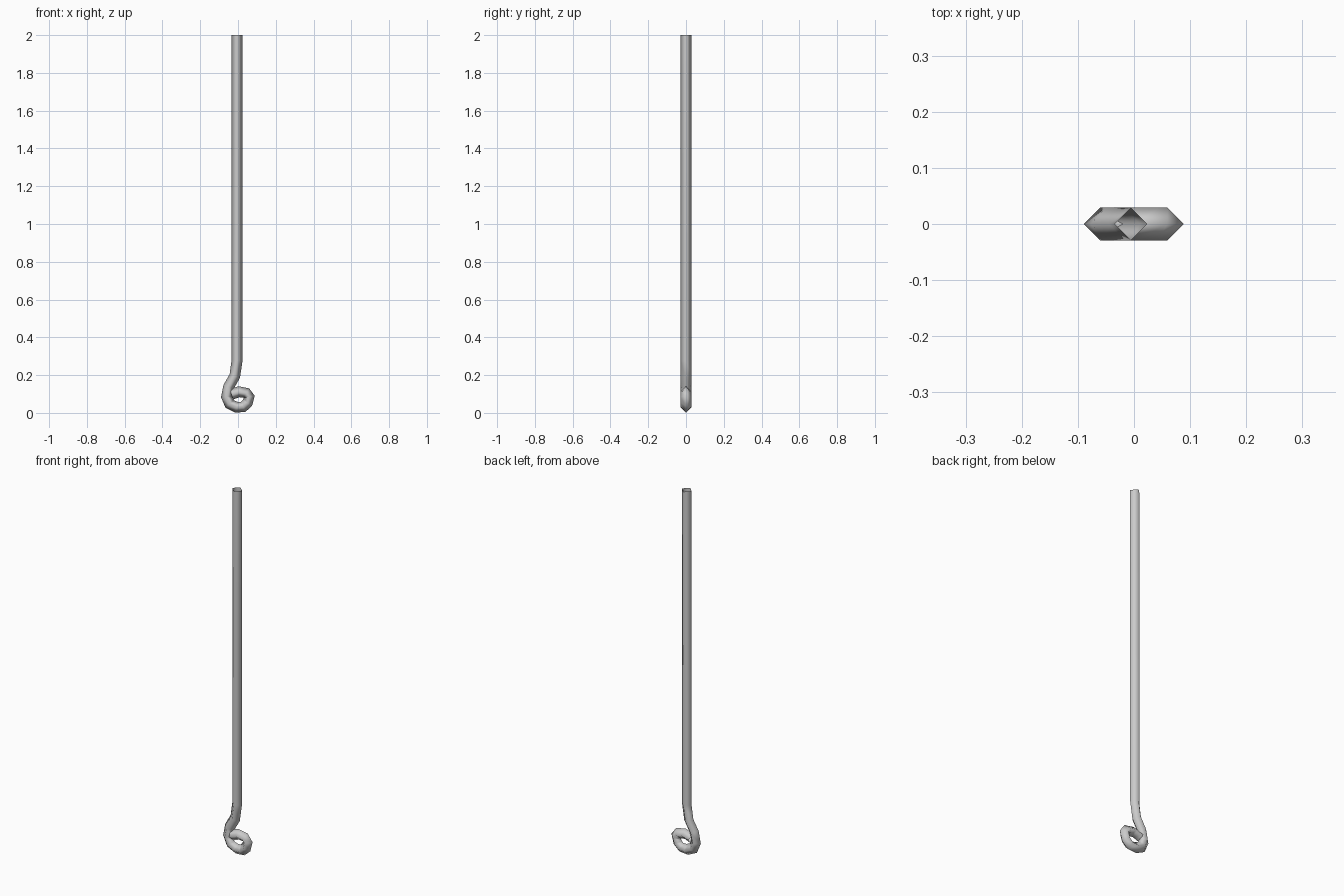
import bpy

if "Cube" in bpy.data.objects:
    bpy.data.objects.remove(bpy.data.objects["Cube"])

# Centreline of the bent wire in the XZ plane: shank, bend, then loop
path = [
    (-0.005, 2.0), (-0.005, 0.278), (-0.017, 0.195), (-0.050, 0.138),
    (-0.061, 0.085), (-0.045, 0.047), (-0.008, 0.030), (0.028, 0.032),
    (0.050, 0.053), (0.060, 0.085), (0.044, 0.105), (0.004, 0.112),
    (-0.035, 0.098),
]

# Four-sided, open-ended tube swept along the path
curve = bpy.data.curves.new("hooked_rod", 'CURVE')
curve.dimensions = '3D'
curve.bevel_depth = 0.029
curve.bevel_resolution = 0
curve.use_fill_caps = False
spline = curve.splines.new('POLY')
spline.points.add(len(path) - 1)
for point, (x, z) in zip(spline.points, path):
    point.co = (x, 0, z, 1)
spline.use_smooth = True

rod = bpy.data.objects.new("hooked_rod", curve)
bpy.context.collection.objects.link(rod)

# Turn the sweep into a mesh
bpy.context.view_layer.objects.active = rod
rod.select_set(True)
bpy.ops.object.convert(target='MESH')
bpy.ops.object.shade_smooth()
